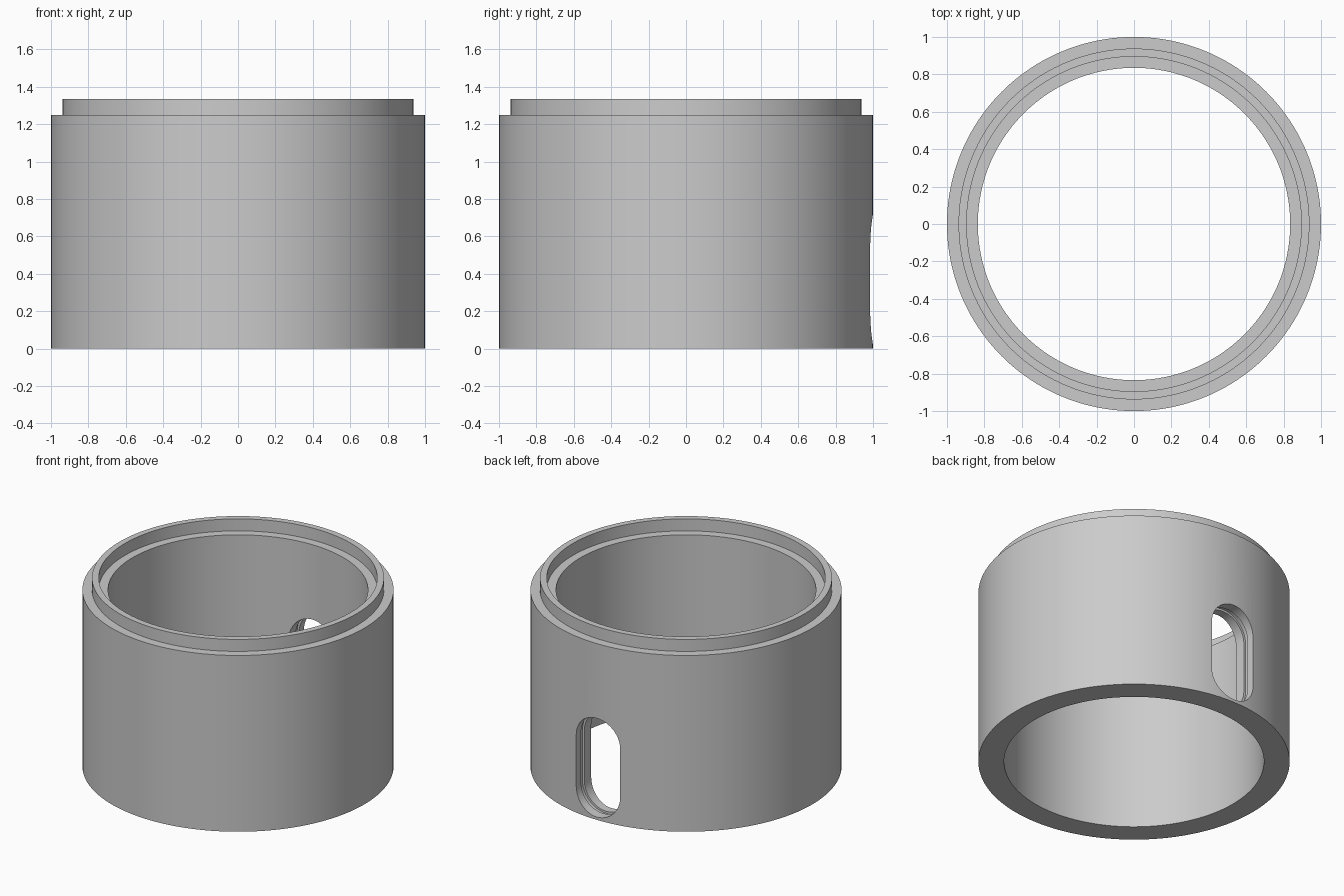
import bpy, bmesh, math

if "Cube" in bpy.data.objects:
    bpy.data.objects.remove(bpy.data.objects["Cube"])

SIDES = 160

def make_object(name, bm):
    bmesh.ops.recalc_face_normals(bm, faces=bm.faces)
    mesh = bpy.data.meshes.new(name)
    bm.to_mesh(mesh)
    bm.free()
    obj = bpy.data.objects.new(name, mesh)
    bpy.context.collection.objects.link(obj)
    return obj

def revolve(name, profile):
    """Closed (radius, z) profile swept around z."""
    bm = bmesh.new()
    rings = []
    for i in range(SIDES):
        a = 2 * math.pi * i / SIDES
        rings.append([bm.verts.new((r * math.cos(a), r * math.sin(a), z)) for r, z in profile])
    n = len(profile)
    for i in range(SIDES):
        p, q = rings[i], rings[(i + 1) % SIDES]
        for j in range(n):
            k = (j + 1) % n
            bm.faces.new((p[j], q[j], q[k], p[k]))
    return make_object(name, bm)

def pill(name, half_w, z0, z1, y0, y1):
    """Upright rounded slot extruded along y."""
    outline = []
    for centre, start in ((z1 - half_w, 0), (z0 + half_w, math.pi)):
        for i in range(25):
            a = start + math.pi * i / 24
            outline.append((half_w * math.cos(a), centre + half_w * math.sin(a)))
    bm = bmesh.new()
    face = bm.faces.new([bm.verts.new((x, y0, z)) for x, z in outline])
    ext = bmesh.ops.extrude_face_region(bm, geom=[face])
    moved = [g for g in ext["geom"] if isinstance(g, bmesh.types.BMVert)]
    bmesh.ops.translate(bm, verts=moved, vec=(0, y1 - y0, 0))
    return make_object(name, bm)

def boolean(target, cutter, operation):
    mod = target.modifiers.new(cutter.name, "BOOLEAN")
    mod.object = cutter
    mod.operation = operation
    mod.solver = "EXACT"
    cutter.hide_render = True
    cutter.hide_set(True)

# Tubular wall with stepped lip on the top rim
sleeve = revolve("sleeve", [(0.835, 0), (1, 0), (1, 1.25), (0.938, 1.25),
                            (0.938, 1.335), (0.895, 1.335), (0.895, 1.25), (0.835, 1.25)])

# Rounded slot through the back, with a shallow groove inside its wall
slot = pill("slot_cutter", 0.172, 0.02, 0.72, 0.6, 1.2)
groove = pill("slot_groove_cutter", 0.187, 0.005, 0.735, 0.893, 0.93)
boolean(sleeve, slot, "DIFFERENCE")
boolean(sleeve, groove, "DIFFERENCE")

# Apply the cuts, then smooth the curved walls
bpy.context.view_layer.objects.active = sleeve
sleeve.select_set(True)
for mod in list(sleeve.modifiers):
    bpy.ops.object.modifier_apply(modifier=mod.name)
for cutter in (slot, groove):
    bpy.data.objects.remove(cutter)
bpy.ops.object.shade_smooth_by_angle(angle=math.radians(30))
